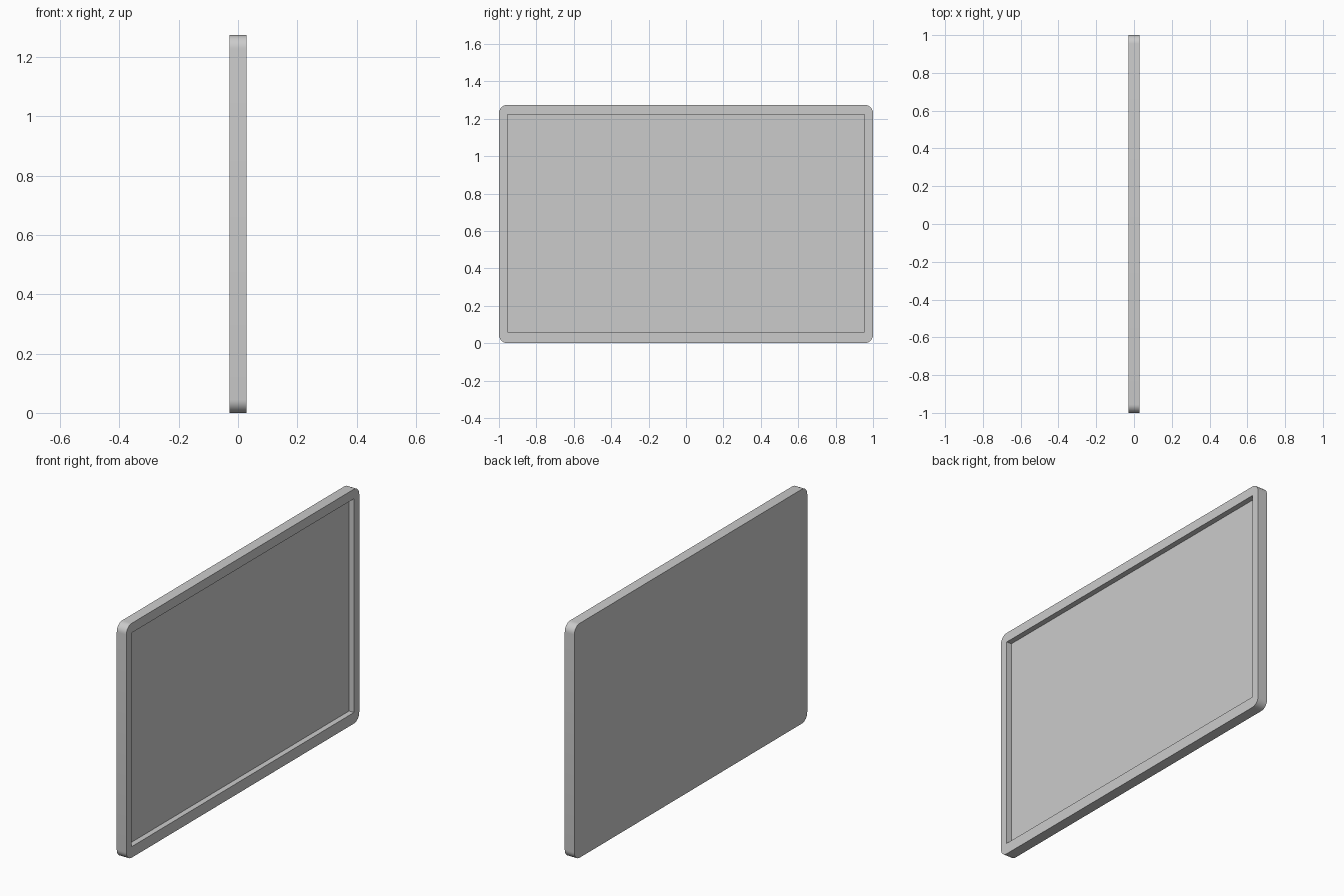
import bpy, bmesh
from mathutils import Matrix, Vector

if "Cube" in bpy.data.objects:
    bpy.data.objects.remove(bpy.data.objects["Cube"])


def box(name, lo, hi, corner=0):
    """Box between two corners, optionally rounding the edges that run along x."""
    lo, hi = Vector(lo), Vector(hi)
    bm = bmesh.new()
    bmesh.ops.create_cube(bm, size=1)
    bmesh.ops.transform(bm, verts=bm.verts,
                        matrix=Matrix.Translation((lo + hi) / 2) @ Matrix.Diagonal((*(hi - lo), 1)))
    if corner:
        edges = [e for e in bm.edges if abs(e.verts[0].co.x - e.verts[1].co.x) > 1e-4]
        bmesh.ops.bevel(bm, geom=edges, offset=corner, segments=8, profile=0.5, affect='EDGES')
    mesh = bpy.data.meshes.new(name)
    bm.to_mesh(mesh)
    bm.free()
    obj = bpy.data.objects.new(name, mesh)
    bpy.context.collection.objects.link(obj)
    return obj


# Thin upright panel with rounded corners
panel = box("screen_panel", (-0.029, -1, 0), (0.029, 1, 1.274), 0.045)

# Shallow sharp-cornered recess in the +x face, leaving a raised bezel
cutter = box("recess_cutter", (-0.001, -0.955, 0.06), (0.1, 0.955, 1.222))
cutter.hide_render = True
cutter.hide_set(True)
cut = panel.modifiers.new("recess", 'BOOLEAN')
cut.operation = 'DIFFERENCE'
cut.solver = 'EXACT'
cut.object = cutter

# Smooth corners, sharp rims
bpy.context.view_layer.objects.active = panel
panel.select_set(True)
bpy.ops.object.modifier_apply(modifier=cut.name)
bpy.data.objects.remove(cutter)
bpy.ops.object.shade_smooth_by_angle()
